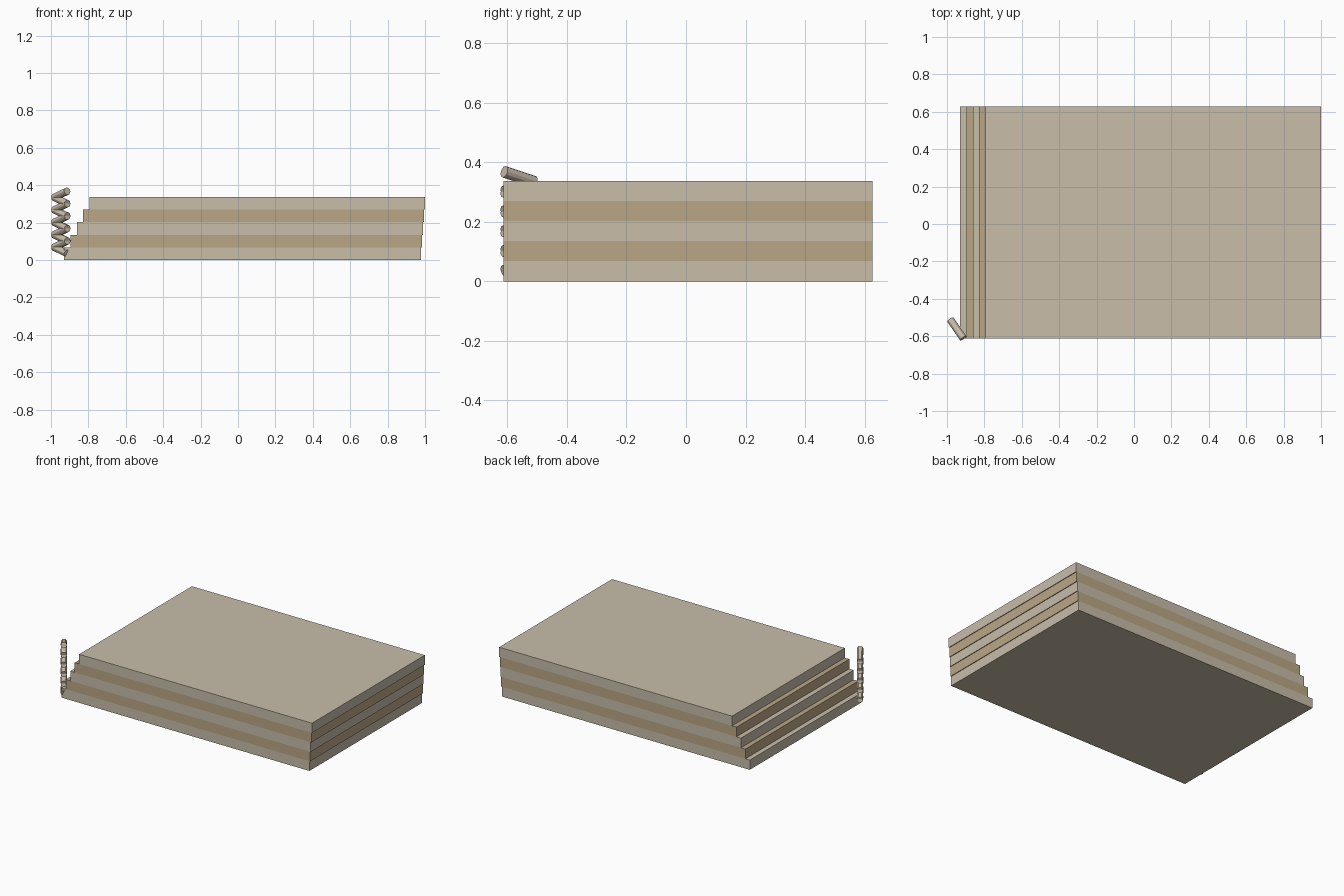
import bpy, bmesh
from mathutils import Vector

if "Cube" in bpy.data.objects:
    bpy.data.objects.remove(bpy.data.objects["Cube"])


def material(name, rgb):
    m = bpy.data.materials.new(name)
    m.diffuse_color = (*rgb, 1)
    m.use_nodes = True
    m.node_tree.nodes["Principled BSDF"].inputs["Base Color"].default_value = m.diffuse_color
    return m


light = material("pale_stone", (0.58, 0.51, 0.40))
tan = material("tan_stone", (0.49, 0.39, 0.24))


def add_object(name, bm, mat):
    mesh = bpy.data.meshes.new(name)
    bm.to_mesh(mesh)
    bm.free()
    mesh.materials.append(mat)
    ob = bpy.data.objects.new(name, mesh)
    bpy.context.collection.objects.link(ob)
    return ob


# Five stacked slabs, stepped on the left and nearly flush on the right
N, T = 5, 0.0675
for i in range(N):
    x0, x1 = -0.93 + 0.034 * i, 0.979 + 0.005 * i
    y0, y1 = -0.613, 0.627
    bm = bmesh.new()
    bmesh.ops.create_cube(bm, size=1)
    for v in bm.verts:
        v.co = (x0 if v.co.x < 0 else x1,
                y0 if v.co.y < 0 else y1,
                T * (i if v.co.z < 0 else i + 1))
    add_object(f"layer_{i + 1}", bm, tan if i % 2 else light)

# Zigzag cord beside the front left corner, one bar per half turn
R = 0.02
pts = [Vector((-0.913, -0.611, 0.035 + 0.0333 * k)) if k % 2 == 0
       else Vector((-0.982, -0.511, 0.035 + 0.0333 * k)) for k in range(11)]
bm = bmesh.new()
for a, b in zip(pts, pts[1:]):
    d = b - a
    new = bmesh.ops.create_cone(bm, cap_ends=True, segments=12,
                                radius1=R, radius2=R, depth=d.length)["verts"]
    rot = d.to_track_quat('Z', 'Y')
    for v in new:
        v.co = rot @ v.co + (a + b) / 2
cord = add_object("zigzag_cord", bm, light)
bpy.context.view_layer.objects.active = cord
cord.select_set(True)
bpy.ops.object.shade_smooth_by_angle()
